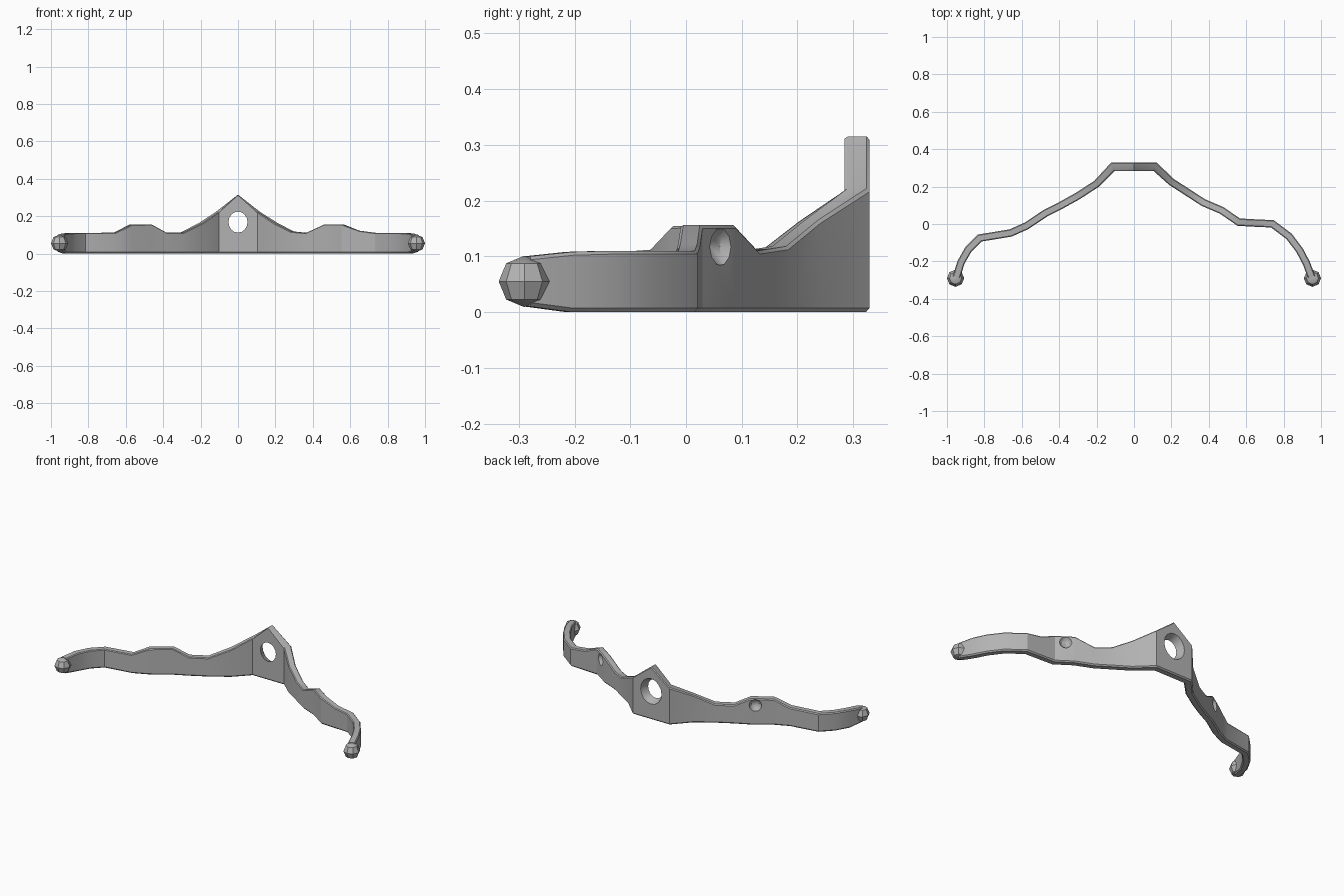
import bpy, bmesh, math
from mathutils import Vector, Matrix

cube = bpy.data.objects.get("Cube")
if cube:
    bpy.data.objects.remove(cube, do_unlink=True)

grey = bpy.data.materials.new("plain grey")
grey.use_nodes = True
grey.diffuse_color = (0.45, 0.45, 0.45, 1)
grey.node_tree.nodes["Principled BSDF"].inputs["Base Color"].default_value = (0.45, 0.45, 0.45, 1)


def finish(name, bm):
    bmesh.ops.recalc_face_normals(bm, faces=bm.faces)
    mesh = bpy.data.meshes.new(name)
    bm.to_mesh(mesh)
    bm.free()
    mesh.materials.append(grey)
    obj = bpy.data.objects.new(name, mesh)
    bpy.context.collection.objects.link(obj)
    return obj


def smooth(obj):
    bpy.ops.object.select_all(action='DESELECT')
    obj.select_set(True)
    bpy.context.view_layer.objects.active = obj
    bpy.ops.object.shade_smooth_by_angle(angle=math.radians(30))


def cut(obj, cutter):
    mod = obj.modifiers.new("cut", 'BOOLEAN')
    mod.operation = 'DIFFERENCE'
    mod.solver = 'EXACT'
    mod.object = cutter
    bpy.context.view_layer.objects.active = obj
    bpy.ops.object.modifier_apply(modifier=mod.name)
    bpy.data.objects.remove(cutter, do_unlink=True)


# Band stations: x, y, top height
left_arm = [(-.95, -.285, .1), (-.925, -.205, .108), (-.885, -.135, .11), (-.825, -.075, .11),
            (-.66, -.048, .112), (-.575, -.01, .154), (-.47, .06, .156), (-.39, .1, .112),
            (-.3, .15, .112), (-.2, .215, .163), (-.112, .307, .222)]
right_arm = [(.112, .307, .222), (.2, .225, .165), (.29, .167, .118), (.37, .115, .11),
             (.47, .072, .156), (.56, .01, .156), (.65, .005, .122), (.74, .001, .11),
             (.83, -.067, .11), (.885, -.14, .11), (.922, -.21, .108), (.95, -.285, .1)]
stations = left_arm + [(0, .307, .315)] + right_arm


# Sweep a chamfered upright section along the stations with mitred corners
def band():
    bm = bmesh.new()
    path = [Vector((x, y)) for x, y, _ in stations]
    rings = []
    for i, (x, y, top) in enumerate(stations):
        before = (path[i] - path[max(i - 1, 0)]).normalized()
        after = (path[min(i + 1, len(path) - 1)] - path[i]).normalized()
        along = (before + after).normalized()
        side = Vector((-along.y, along.x))
        bend = max(along.dot(after if after.length else before), 0.8)
        half = (.0225 if abs(x) < .15 else .02) / bend
        low = .01 if abs(x) > .94 else 0
        section = [(-half, low + .007), (-half, top - .004), (-half * .75, top),
                   (half * .75, top), (half, top - .006), (half, low + .007),
                   (half * .7, low), (-half * .7, low)]
        rings.append([bm.verts.new((x + side.x * o, y + side.y * o, z)) for o, z in section])
    for a, b in zip(rings, rings[1:]):
        for j in range(len(a)):
            k = (j + 1) % len(a)
            bm.faces.new((a[j], a[k], b[k], b[j]))
    bm.faces.new(rings[0])
    bm.faces.new(rings[-1])
    return finish("curved_band", bm)


body = band()

# Countersunk hole through the central peak, wider at the back
bm = bmesh.new()
bmesh.ops.create_cone(bm, cap_ends=True, segments=16, radius1=.074, radius2=.046, depth=.07,
                      matrix=Matrix.Translation((0, .307, .168)) @ Matrix.Rotation(math.pi / 2, 4, 'X'))
for v in bm.verts:
    v.co.z = .168 + (v.co.z - .168) * 1.1
hole = finish("hole_cutter", bm)
# Keep the wide mouth on the rear side
if max((v.co.x for v in hole.data.vertices if v.co.y > .307)) < .06:
    hole.data.transform(Matrix.Translation((0, .614, 0)) @ Matrix.Scale(-1, 4, (0, 1, 0)))
    hole.data.flip_normals()
cut(body, hole)

# Round sockets in the outer face of each hump
for x, y in ((-.505, .067), (.527, .072)):
    bm = bmesh.new()
    bmesh.ops.create_uvsphere(bm, u_segments=10, v_segments=6, radius=.036,
                              matrix=Matrix.Translation((x, y, .117)))
    cut(body, finish("socket_cutter", bm))
smooth(body)

# Faceted knobs on the arm tips
for name, s in (("left_tip_knob", 1), ("right_tip_knob", -1)):
    bm = bmesh.new()
    bmesh.ops.create_uvsphere(bm, u_segments=8, v_segments=4, radius=.046,
                              matrix=Matrix.Translation((s * .954, -.29, .055)))
    smooth(finish(name, bm))
